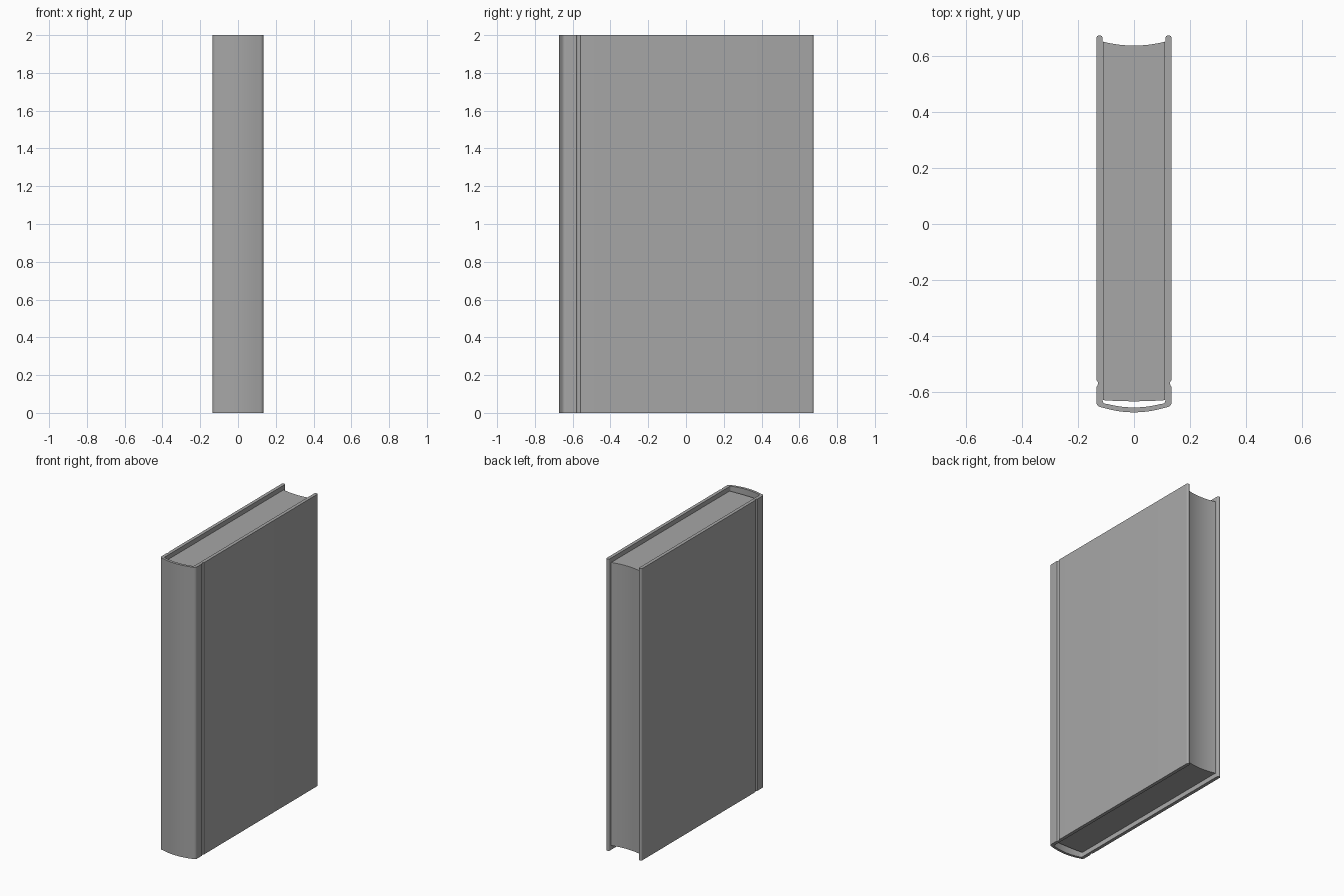
import bpy, bmesh, math

if "Cube" in bpy.data.objects:
    bpy.data.objects.remove(bpy.data.objects["Cube"])

# Dark grey shared by cover and pages
grey = bpy.data.materials.new("dark_grey")
grey.diffuse_color = (0.385, 0.385, 0.385, 1)
grey.use_nodes = True
grey.node_tree.nodes["Principled BSDF"].inputs["Base Color"].default_value = grey.diffuse_color


def extrude_outline(name, outline, z0, z1):
    """Extrude a closed plan outline from z0 to z1, smooth with sharp corners."""
    bm = bmesh.new()
    face = bm.faces.new([bm.verts.new((x, y, z0)) for x, y in outline])
    ext = bmesh.ops.extrude_face_region(bm, geom=[face])
    top = [v for v in ext["geom"] if isinstance(v, bmesh.types.BMVert)]
    bmesh.ops.translate(bm, verts=top, vec=(0, 0, z1 - z0))
    bmesh.ops.recalc_face_normals(bm, faces=bm.faces)
    mesh = bpy.data.meshes.new(name)
    bm.to_mesh(mesh)
    bm.free()
    mesh.materials.append(grey)
    obj = bpy.data.objects.new(name, mesh)
    bpy.context.collection.objects.link(obj)
    bpy.ops.object.select_all(action='DESELECT')
    obj.select_set(True)
    bpy.context.view_layer.objects.active = obj
    bpy.ops.object.shade_smooth_by_angle(angle=math.radians(35))
    return obj


def arc(cx, cy, rx, ry, a0, a1, n):
    """Points on an elliptical arc, angles in degrees."""
    angles = [math.radians(a0 + (a1 - a0) * i / n) for i in range(n + 1)]
    return [(cx + rx * math.cos(a), cy + ry * math.sin(a)) for a in angles]


def bow(w, y_edge, y_mid, n):
    """Shallow curve from x = w to x = 0."""
    return [(w * (1 - i / n), y_mid + (y_edge - y_mid) * (1 - i / n) ** 2)
            for i in range(n + 1)]


def mirrored(half):
    """Append the x-mirrored points of a half that ends on the centre line."""
    return half + [(-x, y) for x, y in reversed(half[:-1])]


# Cover: rounded board edge, hinge groove, rounded shoulder, bowed spine
outer = arc(0.1235, 0.6635, 0.0115, 0.0115, 90, 0, 6)
outer += arc(0.135, -0.57, 0.006, 0.011, 90, 270, 8)
outer += arc(0.113, -0.636, 0.022, 0.020, 0, -75, 6)
outer += bow(0.107, -0.658, -0.6735, 10)
inner = arc(0.1235, 0.6635, 0.0115, 0.0115, 120, 180, 4)
inner += arc(0.100, -0.632, 0.012, 0.011, 0, -70, 3)
inner += bow(0.094, -0.644, -0.656, 10)
cover_outline = mirrored(outer) + mirrored(inner)[::-1]
extrude_outline("cover", cover_outline, 0.0, 2.0)

# Page block: hollow fore edge and nearly flat back
fore_edge = mirrored(bow(0.1105, 0.652, 0.638, 8))
back_edge = mirrored(bow(0.1105, -0.630, -0.634, 6))
extrude_outline("page_block", fore_edge + back_edge[::-1], 0.03, 1.97)
